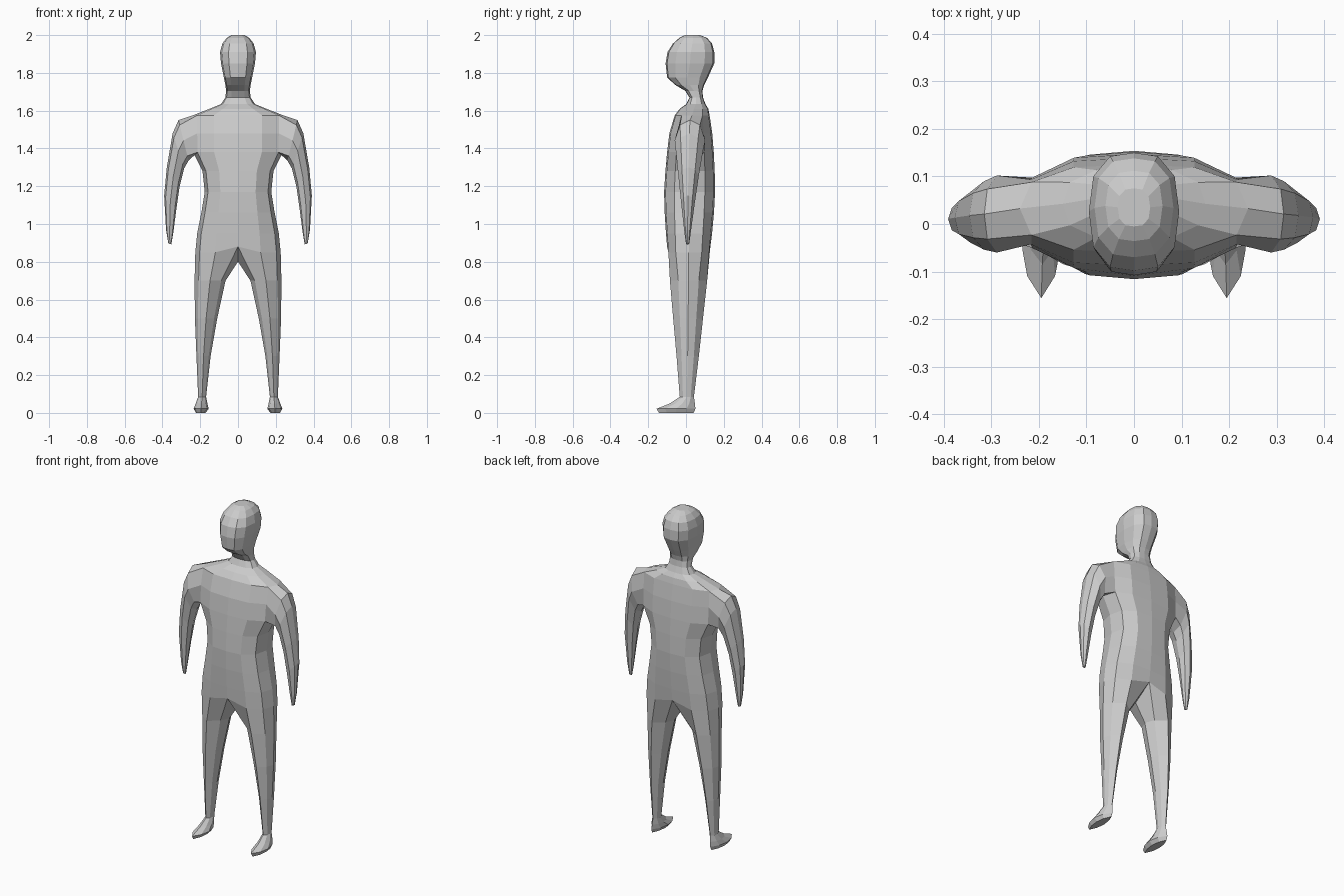
import bpy, bmesh

if "Cube" in bpy.data.objects:
    bpy.data.objects.remove(bpy.data.objects["Cube"])

bm = bmesh.new()


def body_ring(z, xi, xo, yf, yb, torso):
    """Eight points of one half: 0-6 run front to back round the outside, 7 is the inner side."""
    w, m, h = xo - xi, (yf + yb) / 2, (yb - yf) / 2
    if torso:
        half = [(0, 1), (.53, .94), (.9, .6), (1, 0)]
    else:
        half = [(.14, .55), (.5, 1), (.87, .55), (1, 0)]
    pts = [(u, -v) for u, v in half] + [(u, v) for u, v in reversed(half[:3])] + [(0, 0)]
    return [bm.verts.new((xi + u * w, m + v * h, z)) for u, v in pts]


def arm_ring(inner, outer, yf, yb):
    """Eight points round the arm, between an inner and an outer (x, z) point."""
    m, h = (yf + yb) / 2, (yb - yf) / 2
    shape = [(.12, -.65), (0, 0), (.12, .65), (.5, 1), (.88, .65), (1, 0), (.88, -.65), (.5, -1)]
    return [bm.verts.new((inner[0] + u * (outer[0] - inner[0]), m + v * h,
                          inner[1] + u * (outer[1] - inner[1]))) for u, v in shape]


def bridge(a, b, skip=()):
    for i in range(8):
        if i not in skip:
            j = (i + 1) % 8
            bm.faces.new((a[i], a[j], b[j], b[i]))


# Foot and leg: z, inner x, outer x, front y, back y
leg = [
    (0, .172, .222, -.143, .04),
    (.022, .155, .235, -.156, .05),
    (.05, .162, .224, -.085, .047),
    (.085, .169, .211, -.033, .042),
    (.30, .145, .22, -.05, .068),
    (.50, .11, .228, -.068, .09),
    (.70, .066, .23, -.085, .112),
]
# Torso, neck and head: z, half width, front y, back y
torso = [
    (.85, .226, -.1, .129),
    (.95, .216, -.106, .138),
    (1.06, .194, -.113, .148),
    (1.17, .176, -.116, .154),
    (1.28, .188, -.109, .152),
    (1.38, .238, -.1, .147),
    (1.48, .24, -.088, .139),
    (1.575, .24, -.06, .125),
    (1.61, .15, -.033, .118),
    (1.635, .09, .002, .103),
    (1.67, .067, .018, .09),
    (1.705, .063, -.004, .087),
    (1.735, .067, -.055, .096),
    (1.775, .075, -.1, .116),
    (1.85, .09, -.108, .15),
    (1.91, .095, -.098, .15),
    (1.955, .083, -.07, .138),
    (1.985, .06, -.036, .112),
    (2.0, .034, -.005, .075),
]
rings = [body_ring(*r, False) for r in leg]
n_leg = len(rings)
rings += [body_ring(z, 0, x, f, b, True) for z, x, f, b in torso]

# Arch the crotch: raised at front and back, lower in the middle
crotch = rings[n_leg]
crotch[0].co.z = crotch[6].co.z = .88
crotch[7].co.z = .80

# Skin the half body, leaving the centre plane and the arm hole open
A, B, C = (rings[n_leg + i] for i in (5, 6, 7))
for k, (a, b) in enumerate(zip(rings, rings[1:])):
    skip = []
    if k >= n_leg:
        skip += [6, 7]
    if a is A or a is B:
        skip += [2, 3]
    bridge(a, b, skip)
bm.faces.new(rings[0])
bm.faces.new(rings[-1][:7])

# Arm grown from the hole in the side of the chest
arm = [
    ((.262, 1.335), (.315, 1.55), -.06, .102),
    ((.285, 1.295), (.346, 1.48), -.054, .09),
    ((.309, 1.20), (.377, 1.30), -.04, .067),
    ((.326, 1.08), (.391, 1.15), -.026, .047),
    ((.343, .95), (.381, .97), -.009, .026),
    ((.353, .892), (.369, .897), 0, .017),
]
arm_rings = [[A[2], A[3], A[4], B[4], C[4], C[3], C[2], B[2]]] + [arm_ring(*r) for r in arm]
for a, b in zip(arm_rings, arm_rings[1:]):
    bridge(a, b)
bm.faces.new(arm_rings[-1])

# Clean up and mirror the half
bmesh.ops.delete(bm, geom=[v for v in bm.verts if not v.link_faces], context='VERTS')
bmesh.ops.recalc_face_normals(bm, faces=bm.faces[:])
mesh = bpy.data.meshes.new("body")
bm.to_mesh(mesh)
bm.free()
body = bpy.data.objects.new("body", mesh)
bpy.context.collection.objects.link(body)
mirror = body.modifiers.new("mirror", 'MIRROR')
mirror.use_clip = True
mirror.merge_threshold = .0005
